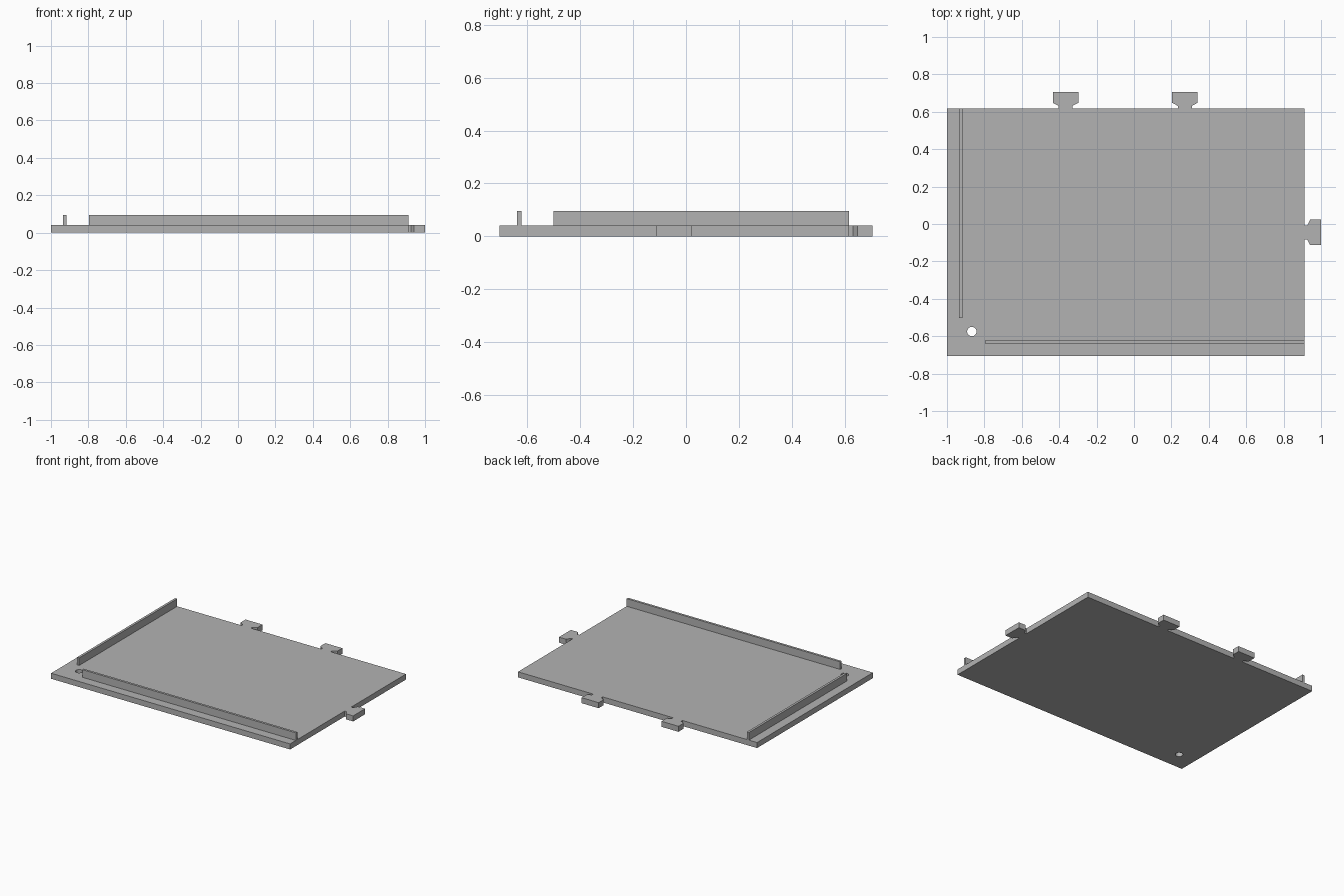
import bpy
import bmesh
from math import cos, sin, tau
from mathutils import Vector

if "Cube" in bpy.data.objects:
    bpy.data.objects.remove(bpy.data.objects["Cube"])

LEFT, RIGHT, FRONT, BACK = -1.0, 0.911, -0.706, 0.617
THICK, TOP = 0.04, 0.095

grey = bpy.data.materials.new("plain grey")
grey.use_nodes = True
colour = (0.45, 0.45, 0.45, 1)
grey.diffuse_color = colour
grey.node_tree.nodes["Principled BSDF"].inputs["Base Color"].default_value = colour


def finish(bm, name):
    bmesh.ops.recalc_face_normals(bm, faces=bm.faces)
    mesh = bpy.data.meshes.new(name)
    bm.to_mesh(mesh)
    bm.free()
    mesh.materials.append(grey)
    obj = bpy.data.objects.new(name, mesh)
    bpy.context.collection.objects.link(obj)
    return obj


def box(name, low, high):
    bm = bmesh.new()
    bmesh.ops.create_cube(bm, size=1)
    low, high = Vector(low), Vector(high)
    for v in bm.verts:
        v.co = (low + high) / 2 + v.co * (high - low)
    return finish(bm, name)


# Jigsaw tab: (half width, distance out from the plate edge)
HALF_TAB = [(0.038, 0), (0.038, 0.015), (0.068, 0.031), (0.068, 0.089)]
TAB = [(-w, d) for w, d in HALF_TAB] + [(w, d) for w, d in reversed(HALF_TAB)]


def right_tab(y):
    return [(RIGHT + d, y + w) for w, d in TAB]


def back_tab(x):
    return [(x - w, BACK + d) for w, d in TAB]


# Base plate with interlocking tabs and a round hole
outline = [(LEFT, FRONT), (RIGHT, FRONT), *right_tab(-0.045), (RIGHT, BACK),
           *back_tab(0.272), *back_tab(-0.366), (LEFT, BACK)]
hole = [(-0.867 + 0.025 * cos(tau * i / 32), -0.575 + 0.025 * sin(tau * i / 32))
        for i in range(32)]

bm = bmesh.new()
for loop in (outline, hole):
    verts = [bm.verts.new((x, y, 0)) for x, y in loop]
    for a, b in zip(verts, verts[1:] + verts[:1]):
        bm.edges.new((a, b))
bmesh.ops.triangle_fill(bm, edges=bm.edges[:], use_beauty=True)
raised = bmesh.ops.extrude_face_region(bm, geom=bm.faces[:], use_keep_orig=True)["geom"]
bmesh.ops.translate(bm, vec=(0, 0, THICK),
                    verts=[g for g in raised if isinstance(g, bmesh.types.BMVert)])
finish(bm, "base_plate")

# Upright ribs along the right and front sides
box("side_rib", (-0.935, -0.502, THICK), (-0.918, BACK, TOP))
box("front_rib", (-0.797, -0.64, THICK), (RIGHT, -0.623, TOP))
